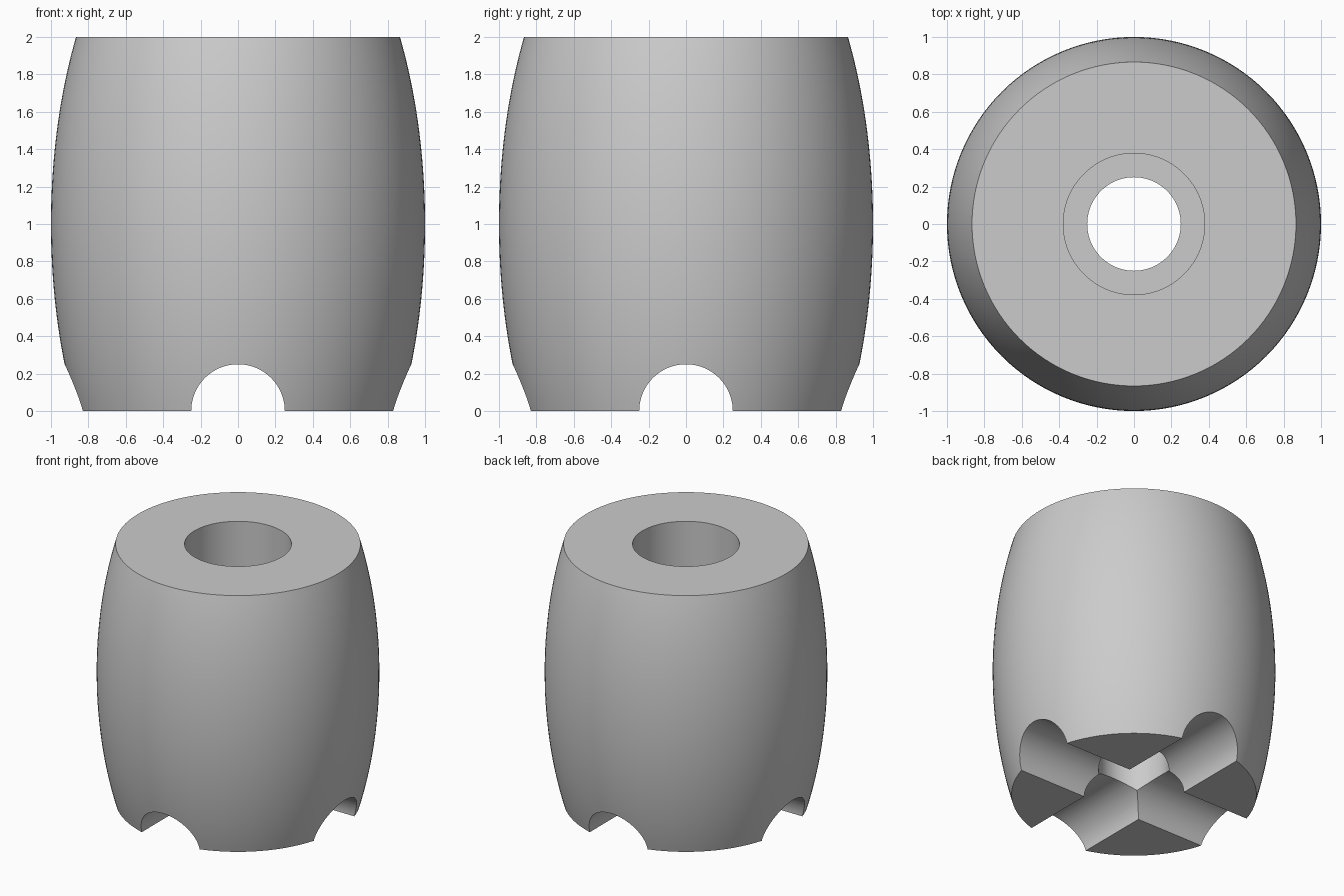
import bpy, bmesh
from math import sin, cos, pi, sqrt, radians
from mathutils import Matrix

if "Cube" in bpy.data.objects:
    bpy.data.objects.remove(bpy.data.objects["Cube"])

SEGS = 128


def link(name, bm):
    bmesh.ops.recalc_face_normals(bm, faces=bm.faces)
    mesh = bpy.data.meshes.new(name)
    bm.to_mesh(mesh)
    bm.free()
    obj = bpy.data.objects.new(name, mesh)
    bpy.context.collection.objects.link(obj)
    return obj


def lathe(name, profile):
    # Revolve a closed (radius, height) loop around z
    bm = bmesh.new()
    rings = [[bm.verts.new((r * cos(2 * pi * i / SEGS), r * sin(2 * pi * i / SEGS), z))
              for i in range(SEGS)] for r, z in profile]
    for k, ring in enumerate(rings):
        nxt = rings[(k + 1) % len(rings)]
        for i in range(SEGS):
            j = (i + 1) % SEGS
            bm.faces.new((ring[i], ring[j], nxt[j], nxt[i]))
    return link(name, bm)


def channel_cutter(name, axis):
    bm = bmesh.new()
    bmesh.ops.create_cone(bm, cap_ends=True, segments=SEGS, radius1=0.25, radius2=0.25,
                          depth=3, matrix=Matrix.Rotation(pi / 2, 4, axis))
    obj = link(name, bm)
    obj.hide_render = True
    return obj


# Barrel: elliptical outer wall, stepped bore down the middle
outer = [(sqrt(1 - (z - 1) ** 2 / 4), z) for z in (2 * i / 40 for i in range(41))]
bore = [(0.378, 2), (0.378, 1.0), (0.25, 1.0), (0.25, 0)]
barrel = lathe("barrel_body", outer + bore)

# Crossed half-round channels under the base
cutters = [channel_cutter("channel_cutter_x", 'Y'), channel_cutter("channel_cutter_y", 'X')]
bpy.context.view_layer.objects.active = barrel
barrel.select_set(True)
for c in cutters:
    mod = barrel.modifiers.new(c.name, 'BOOLEAN')
    mod.operation = 'DIFFERENCE'
    mod.solver = 'EXACT'
    mod.object = c
    bpy.ops.object.modifier_apply(modifier=mod.name)
for c in cutters:
    bpy.data.objects.remove(c, do_unlink=True)

bpy.ops.object.shade_smooth_by_angle(angle=radians(20))
